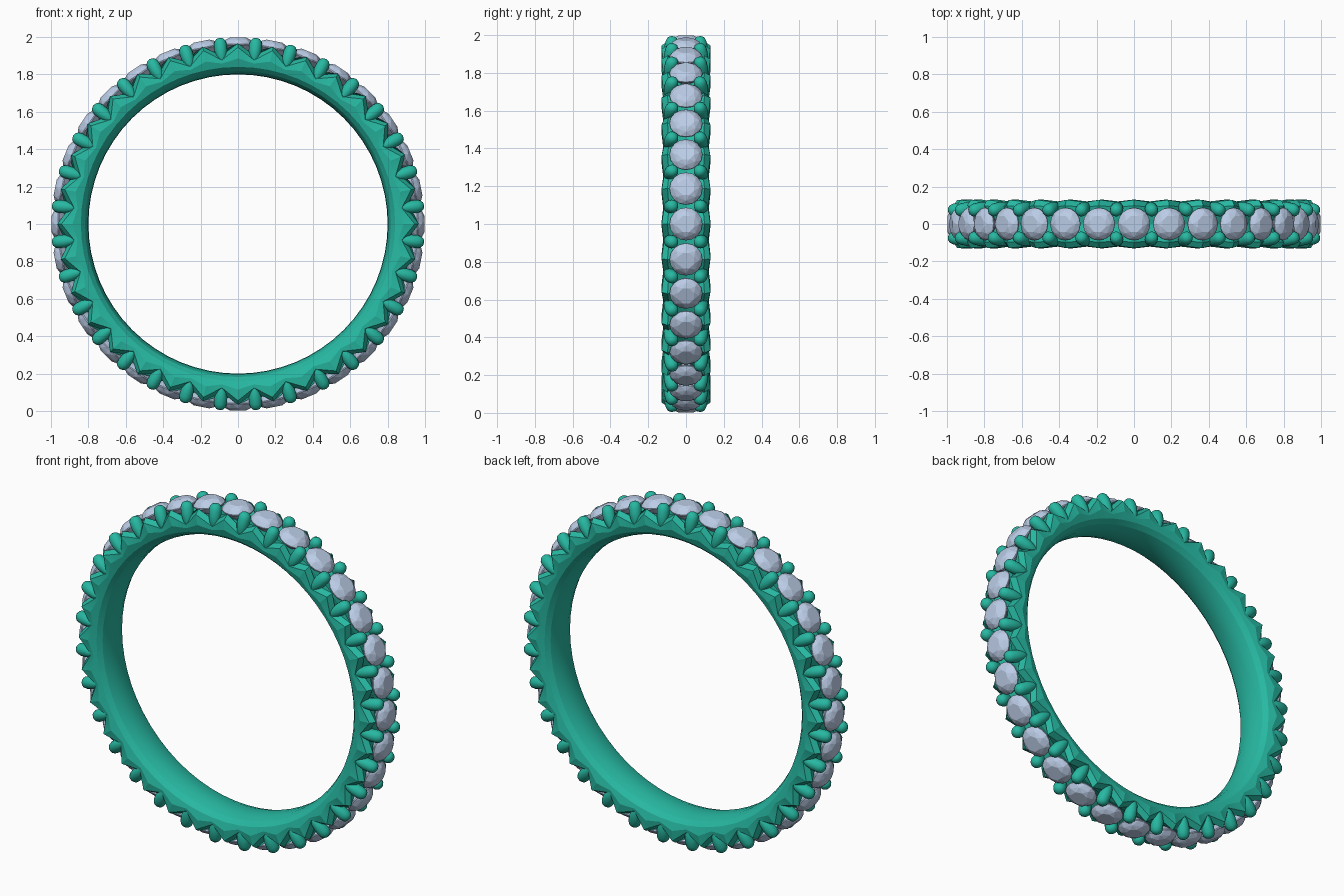
import bpy, bmesh, math
from mathutils import Vector, Matrix

if "Cube" in bpy.data.objects:
    bpy.data.objects.remove(bpy.data.objects["Cube"])

N = 32                      # stones round the ring
STEP = 2 * math.pi / N
CENTRE = Vector((0, 0, 1))


def material(name, rgb):
    m = bpy.data.materials.new(name)
    m.diffuse_color = (*rgb, 1)
    m.use_nodes = True
    m.node_tree.nodes["Principled BSDF"].inputs["Base Color"].default_value = m.diffuse_color
    return m


METAL = material("green_metal", (0.02, 0.48, 0.36))
STONE = material("pale_stone", (0.50, 0.61, 0.80))


def finish(bm, name, mat, angle=None):
    bmesh.ops.recalc_face_normals(bm, faces=bm.faces)
    me = bpy.data.meshes.new(name)
    bm.to_mesh(me)
    bm.free()
    me.materials.append(mat)
    ob = bpy.data.objects.new(name, me)
    bpy.context.collection.objects.link(ob)
    if angle:
        bpy.ops.object.select_all(action='DESELECT')
        bpy.context.view_layer.objects.active = ob
        ob.select_set(True)
        bpy.ops.object.shade_smooth_by_angle(angle=math.radians(angle))
    return ob


def place(angle):
    # local z becomes the outward direction at this angle round the ring
    return Matrix.Translation(CENTRE) @ Matrix.Rotation(angle, 4, 'Y')


# Band: half sections (y, radius) at a stone and at a prong, mirrored in y
inner = [(0, 0.80), (0.05, 0.803), (0.09, 0.818), (0.115, 0.84)]
at_stone = inner + [(0.131, 0.885), (0.129, 0.945), (0.098, 0.966), (0.075, 0.935), (0, 0.90)]
at_prong = inner + [(0.121, 0.862), (0.116, 0.880), (0.090, 0.905), (0.055, 0.925), (0, 0.925)]


def full(half):
    return half + [(-y, r) for y, r in half[-2:0:-1]]


bm = bmesh.new()
rings = []
for i in range(2 * N):
    m = place(i * STEP / 2)
    section = full(at_prong if i % 2 else at_stone)
    rings.append([bm.verts.new(m @ Vector((0, y, r))) for y, r in section])
for i, a in enumerate(rings):
    b = rings[(i + 1) % len(rings)]
    k = len(a)
    for j in range(k):
        q = [a[j], a[(j + 1) % k], b[(j + 1) % k], b[j]]
        bm.faces.new(q)
finish(bm, "band", METAL, 20)

# Stones: brilliant cut as the hull of table, crown, girdle and culet points
bm = bmesh.new()
for i in range(N):
    m = place(i * STEP)
    pts = []
    for count, rad, h, turn in ((8, 0.046, 0.997, 0.5), (8, 0.070, 0.984, 0),
                                (16, 0.087, 0.962, 0), (16, 0.087, 0.956, 0)):
        for k in range(count):
            t = (k + turn) * 2 * math.pi / count
            pts.append(Vector((rad * math.cos(t), rad * math.sin(t), h)))
    pts.append(Vector((0, 0, 0.88)))
    verts = [bm.verts.new(m @ p) for p in pts]
    bmesh.ops.convex_hull(bm, input=verts)
finish(bm, "stones", STONE)

# Prongs: leaning tapered pegs with rounded tips, one pair between stones
profile = [(0.010, 0), (0.026, 0.03), (0.034, 0.065), (0.035, 0.100),
           (0.031, 0.120), (0.021, 0.132), (0.008, 0.137)]
SIDES = 14
bm = bmesh.new()
for i in range(N):
    for side in (-1, 1):
        base = Vector((0, side * 0.101, 0.865))
        tip = Vector((0, side * 0.066, 0.998))
        lean = (tip - base).to_track_quat('Z', 'Y').to_matrix().to_4x4()
        m = place((i + 0.5) * STEP) @ Matrix.Translation(base) @ lean
        loops = []
        for r, h in profile:
            loops.append([bm.verts.new(m @ Vector((
                r * math.cos(2 * math.pi * k / SIDES),
                r * math.sin(2 * math.pi * k / SIDES), h))) for k in range(SIDES)])
        for a, b in zip(loops, loops[1:]):
            for k in range(SIDES):
                n = (k + 1) % SIDES
                bm.faces.new((a[k], a[n], b[n], b[k]))
        bm.faces.new(loops[0])
        bm.faces.new(loops[-1])
finish(bm, "prongs", METAL, 50)
